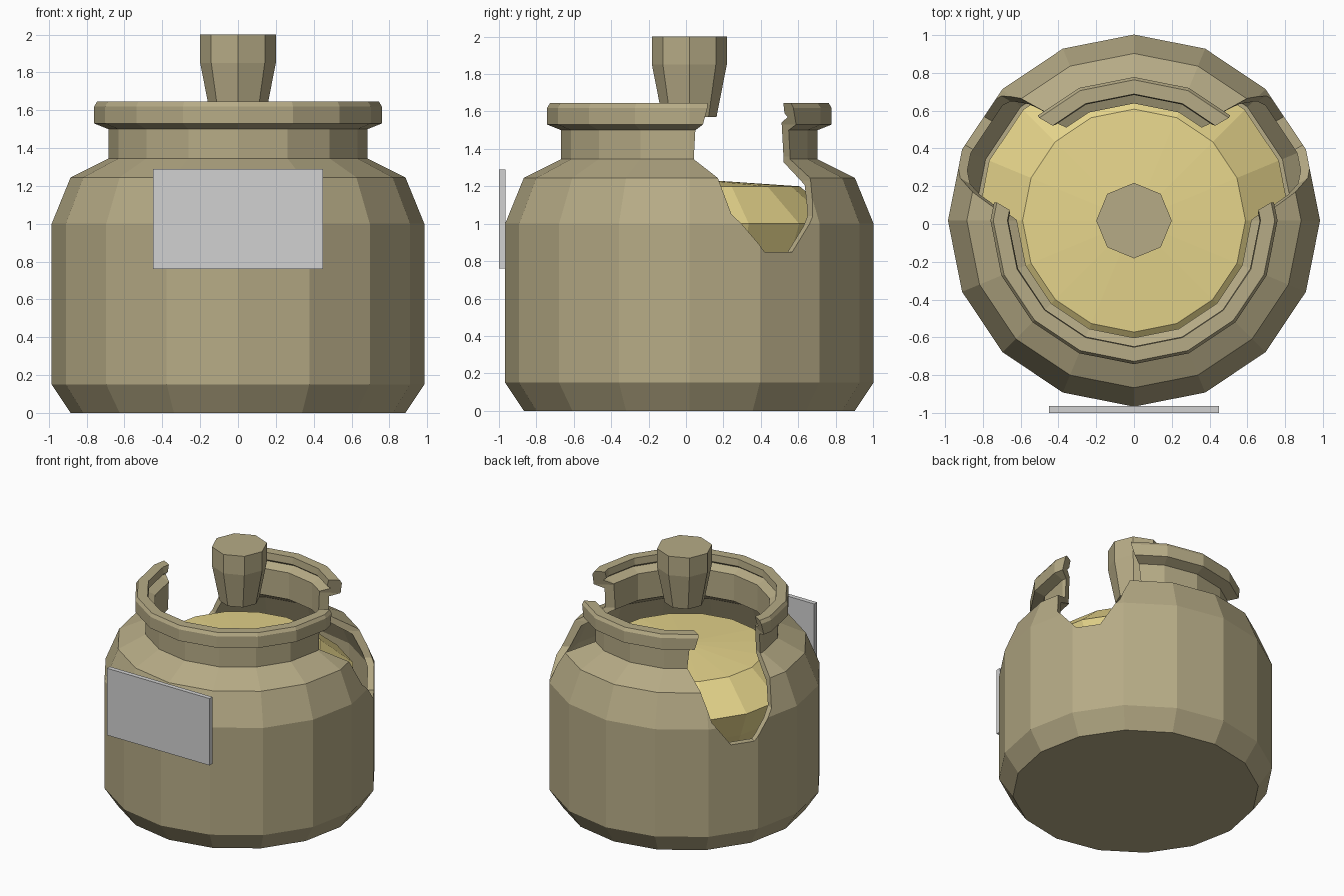
import bpy, bmesh, math
from mathutils import Vector

if "Cube" in bpy.data.objects:
    bpy.data.objects.remove(bpy.data.objects["Cube"])

CENTRE_Y = 0.018


def material(name, rgb):
    m = bpy.data.materials.new(name)
    m.diffuse_color = (*rgb, 1)
    m.use_nodes = True
    m.node_tree.nodes["Principled BSDF"].inputs["Base Color"].default_value = m.diffuse_color
    return m


clay = material("olive clay", (0.468, 0.407, 0.238))
gold = material("golden yellow", (0.87, 0.73, 0.285))
grey = material("light grey", (0.64, 0.64, 0.64))


def finish(bm, name, mat):
    bmesh.ops.recalc_face_normals(bm, faces=bm.faces)
    me = bpy.data.meshes.new(name)
    bm.to_mesh(me)
    bm.free()
    ob = bpy.data.objects.new(name, me)
    bpy.context.collection.objects.link(ob)
    if mat:
        me.materials.append(mat)
    return ob


def lathe(name, profile, sides, mat, peak=None):
    """Revolve (radius, z) points; first and last rings are capped, the last with an optional peak."""
    bm = bmesh.new()
    rings = []
    for r, z in profile:
        rings.append([bm.verts.new((r * math.cos(i * math.tau / sides),
                                    r * math.sin(i * math.tau / sides) + CENTRE_Y, z))
                      for i in range(sides)])
    for a, b in zip(rings, rings[1:]):
        for i in range(sides):
            j = (i + 1) % sides
            bm.faces.new((a[i], a[j], b[j], b[i]))
    bm.faces.new(rings[0])
    if peak is None:
        bm.faces.new(rings[-1])
    else:
        top = bm.verts.new((0, CENTRE_Y, peak))
        for i in range(sides):
            bm.faces.new((rings[-1][i], rings[-1][(i + 1) % sides], top))
    return finish(bm, name, mat)


# Jar: outer wall up to the rim, then the inner wall down to the floor
jar = lathe("jar", [
    (0.885, 0), (0.985, 0.15), (0.985, 1.0), (0.885, 1.245), (0.685, 1.345),
    (0.685, 1.50), (0.76, 1.53), (0.76, 1.62), (0.745, 1.645),
    (0.67, 1.645), (0.665, 1.59), (0.69, 1.57), (0.62, 1.54), (0.62, 1.33),
    (0.84, 1.205), (0.935, 0.985), (0.935, 0.17), (0.85, 0.05)], 16, clay)

# Broken openings on both sides: outline as (sideways, z), pushed outwards
OUTLINE = [(-0.27, 1.8), (-0.28, 1.645), (-0.31, 1.53), (-0.32, 1.345),
           (-0.295, 1.24), (-0.265, 1.05), (-0.10, 0.85), (0.08, 0.85),
           (0.22, 1.04), (0.26, 1.23), (0.265, 1.36), (0.25, 1.53),
           (0.22, 1.645), (0.21, 1.8)]
for side, label in ((1, "right"), (-1, "left")):
    ang = math.radians(30)
    out = Vector((side * math.cos(ang), math.sin(ang), 0))
    along = Vector((-side * math.sin(ang), math.cos(ang), 0))
    bm = bmesh.new()
    loops = [[bm.verts.new(out * d + along * u + Vector((0, CENTRE_Y, z)))
              for u, z in OUTLINE] for d in (0.3, 1.3)]
    bm.faces.new(loops[0])
    bm.faces.new(loops[1])
    n = len(OUTLINE)
    for i in range(n):
        j = (i + 1) % n
        bm.faces.new((loops[0][i], loops[0][j], loops[1][j], loops[1][i]))
    cutter = finish(bm, label + "_opening_cutter", clay)
    cutter.hide_render = True
    cutter.hide_viewport = True
    cutter.display_type = 'WIRE'
    mod = jar.modifiers.new(label + " opening", 'BOOLEAN')
    mod.operation = 'DIFFERENCE'
    mod.solver = 'EXACT'
    mod.object = cutter

# Apply the cuts and remove the cutters
bpy.context.view_layer.update()
deps = bpy.context.evaluated_depsgraph_get()
cut_mesh = bpy.data.meshes.new_from_object(jar.evaluated_get(deps))
jar.modifiers.clear()
jar.data = cut_mesh
for ob in list(bpy.data.objects):
    if ob.name.endswith("_cutter"):
        bpy.data.objects.remove(ob)

# Filling inside the jar, with a slightly domed top
lathe("filling", [(0.62, 0.55), (0.75, 0.8), (0.83, 1.0), (0.59, 1.2)], 16, gold, peak=1.24)

# Handle above the filling
lathe("handle", [(0.145, 1.57), (0.2, 1.85), (0.2, 2.0)], 8, clay)

# Label plate on the front
bm = bmesh.new()
bmesh.ops.create_cube(bm, size=1)
bmesh.ops.scale(bm, vec=(0.9, 0.036, 0.53), verts=bm.verts)
bmesh.ops.translate(bm, vec=(0, -0.982, 1.025), verts=bm.verts)
finish(bm, "label_plate", grey)
